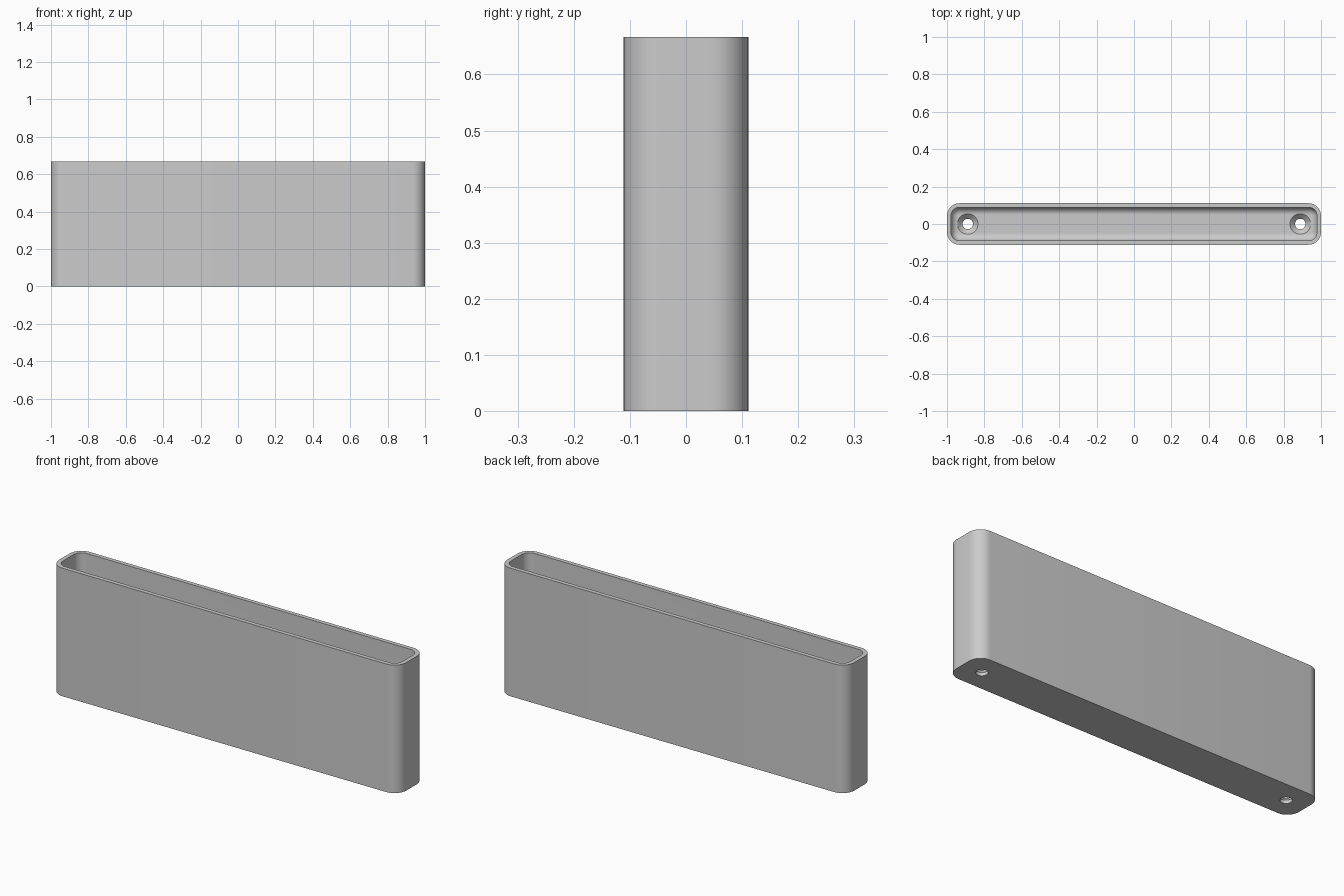
import bpy, bmesh, math

if "Cube" in bpy.data.objects:
    bpy.data.objects.remove(bpy.data.objects["Cube"], do_unlink=True)

HALF_X, HALF_Y, HEIGHT = 1.0, 0.111, 0.667
WALL, FLOOR, CORNER, FILLET = 0.022, 0.044, 0.067, 0.04
HOLE_X, HOLE_R, SINK_R = 0.889, 0.028, 0.055
STEPS = 10

grey = bpy.data.materials.new("plain grey")
grey.use_nodes = True
colour = (0.6, 0.6, 0.6, 1)
grey.diffuse_color = colour
grey.node_tree.nodes["Principled BSDF"].inputs["Base Color"].default_value = colour


def rounded_ring(bm, inset, z):
    """Rounded rectangle, moved inward from the outer wall by inset."""
    r = max(CORNER - inset, 0.003)
    cx, cy = HALF_X - inset - r, HALF_Y - inset - r
    ring = []
    for q, (sx, sy) in enumerate([(1, 1), (-1, 1), (-1, -1), (1, -1)]):
        for i in range(STEPS + 1):
            a = (q + i / STEPS) * math.pi / 2
            ring.append(bm.verts.new((sx * cx + r * math.cos(a), sy * cy + r * math.sin(a), z)))
    return ring


def circle_ring(bm, x, r, z, n=32):
    return [bm.verts.new((x + r * math.cos(i * math.tau / n), r * math.sin(i * math.tau / n), z))
            for i in range(n)]


def loft(bm, rings):
    """Closed solid through a stack of rings."""
    for a, b in zip(rings, rings[1:]):
        for i in range(len(a)):
            j = (i + 1) % len(a)
            bm.faces.new((a[i], a[j], b[j], b[i]))
    bm.faces.new(rings[0][::-1])
    bm.faces.new(rings[-1])
    bmesh.ops.recalc_face_normals(bm, faces=bm.faces)


def make_object(name, bm):
    mesh = bpy.data.meshes.new(name)
    bm.to_mesh(mesh)
    bm.free()
    mesh.materials.append(grey)
    obj = bpy.data.objects.new(name, mesh)
    bpy.context.collection.objects.link(obj)
    return obj


# Hollow case: outer wall, rim, inner wall, filleted floor
bm = bmesh.new()
rings = [rounded_ring(bm, 0, 0), rounded_ring(bm, 0, HEIGHT), rounded_ring(bm, WALL, HEIGHT)]
for i in range(STEPS + 1):
    a = i / STEPS * math.pi / 2
    rings.append(rounded_ring(bm, WALL + FILLET * (1 - math.cos(a)),
                              FLOOR + FILLET * (1 - math.sin(a))))
loft(bm, rings)
case = make_object("hollow_case", bm)

# Countersunk screw holes through the floor
for side, x in (("left", HOLE_X), ("right", -HOLE_X)):
    bm = bmesh.new()
    profile = [(HOLE_R, -0.05), (HOLE_R, FLOOR - (SINK_R - HOLE_R)),
               (SINK_R, FLOOR), (SINK_R, FLOOR + 0.1)]
    loft(bm, [circle_ring(bm, x, r, z) for r, z in profile])
    cutter = make_object(side + "_hole_cutter", bm)
    cutter.hide_render = True
    cut = case.modifiers.new(side + "_hole", "BOOLEAN")
    cut.operation = "DIFFERENCE"
    cut.solver = "EXACT"
    cut.object = cutter
    bpy.context.view_layer.objects.active = case
    bpy.ops.object.modifier_apply(modifier=cut.name)
    bpy.data.objects.remove(cutter, do_unlink=True)

# Smooth curves with crisp rims
bpy.ops.object.select_all(action="DESELECT")
case.select_set(True)
bpy.context.view_layer.objects.active = case
bpy.ops.object.shade_smooth_by_angle(angle=math.radians(30))
